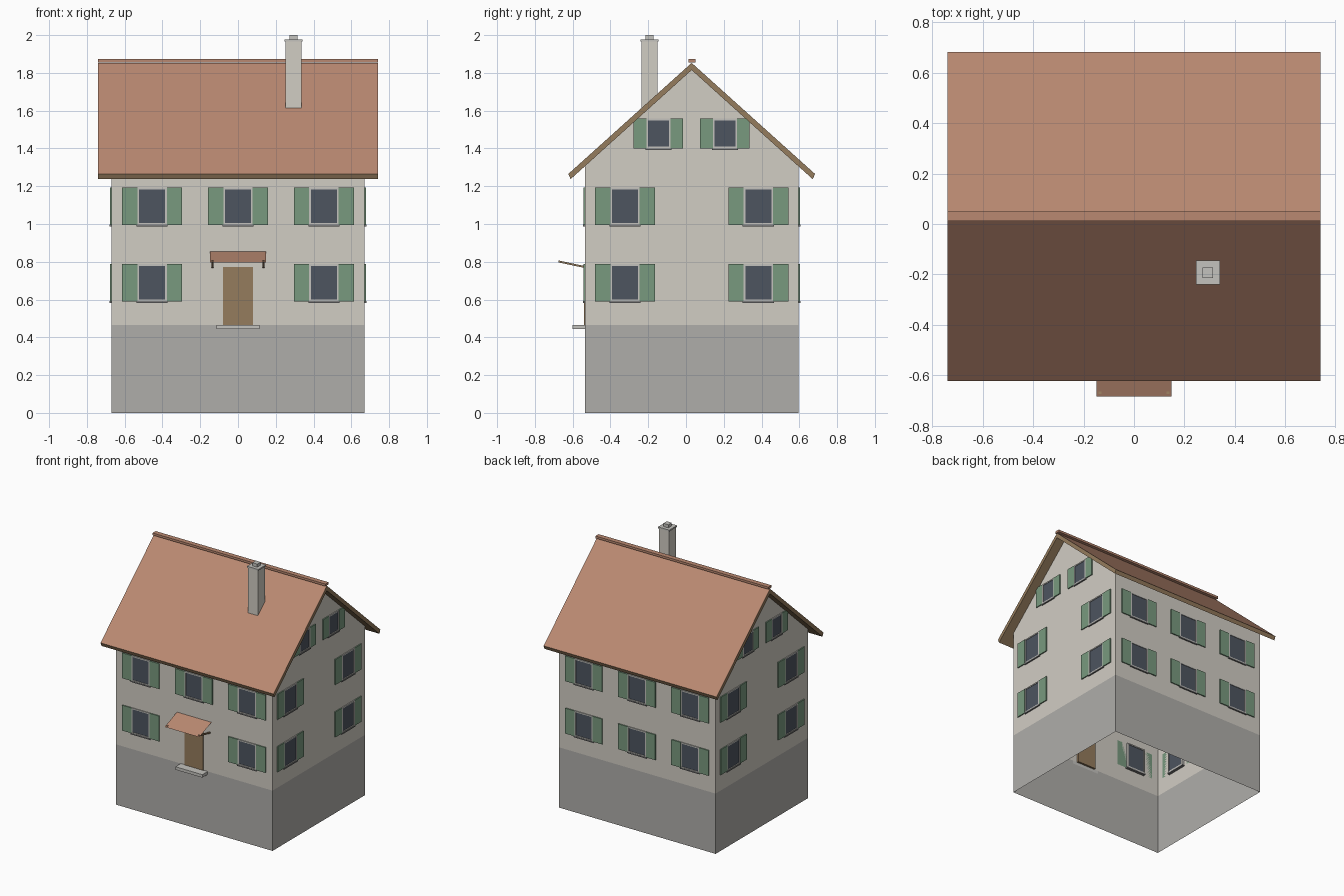
import bpy, bmesh
from math import radians
from mathutils import Matrix, Vector

if "Cube" in bpy.data.objects:
    bpy.data.objects.remove(bpy.data.objects["Cube"])

CY = 0.03                 # y of ridge and house centre
WX, WY = 0.67, 0.565      # wall half sizes
PLINTH, RIDGE, SLOPE = 0.466, 1.853, 0.9


def material(name, *rgb):
    m = bpy.data.materials.new(name)
    m.diffuse_color = (*rgb, 1)
    m.use_nodes = True
    m.node_tree.nodes["Principled BSDF"].inputs["Base Color"].default_value = m.diffuse_color
    return m


PLASTER = material("plaster", 0.64, 0.61, 0.55)
STONE = material("stone", 0.43, 0.42, 0.40)
TILE = material("tile", 0.49, 0.25, 0.165)
TIMBER = material("timber", 0.30, 0.20, 0.11)
GREEN = material("green", 0.19, 0.32, 0.21)
GLASS = material("glass", 0.075, 0.09, 0.115)
FRAME = material("frame", 0.55, 0.54, 0.51)
SILL = material("sill", 0.2, 0.2, 0.2)


def finish(name, bm, *mats):
    me = bpy.data.meshes.new(name)
    bm.to_mesh(me)
    bm.free()
    for m in mats:
        me.materials.append(m)
    ob = bpy.data.objects.new(name, me)
    bpy.context.collection.objects.link(ob)
    return ob


def box(bm, lo, hi, mat=Matrix()):
    lo, hi = Vector(lo), Vector(hi)
    size = Matrix.Diagonal((*(hi - lo), 1))
    bmesh.ops.create_cube(bm, size=1, matrix=mat @ Matrix.Translation((lo + hi) / 2) @ size)


def box_object(name, mat, *boxes):
    bm = bmesh.new()
    for lo, hi in boxes:
        box(bm, lo, hi)
    return finish(name, bm, mat)


def prism(profile, half, skip=()):
    """Extrude a (y, z) outline along x; skip leaves out side faces."""
    bm = bmesh.new()
    a, b = ([bm.verts.new((x, CY + y, z)) for y, z in profile] for x in (-half, half))
    bm.faces.new(a)
    bm.faces.new(b[::-1])
    n = len(profile)
    for i in range(n):
        if i not in skip:
            j = (i + 1) % n
            bm.faces.new((a[i], b[i], b[j], a[j]))
    bmesh.ops.recalc_face_normals(bm, faces=bm.faces)
    return bm


# Plinth and gabled walls: open shells
finish("plinth", prism([(-WY, 0), (WY, 0), (WY, PLINTH), (-WY, PLINTH)], WX, (0, 2)), STONE)
for_floor = bpy.data.objects["plinth"]
apex = RIDGE - 0.036
eave = apex - SLOPE * WY
finish("walls", prism([(-WY, PLINTH), (WY, PLINTH), (WY, eave), (0, apex), (-WY, eave)],
                      WX, (0, 2, 3)), PLASTER)

# Roof slab: tiled on top, timber at the edges and underneath
E = 0.653
ez = RIDGE - SLOPE * E
bm = prism([(-E, ez), (0, RIDGE), (E, ez), (E - 0.012, ez - 0.028),
            (0, RIDGE - 0.038), (-E + 0.012, ez - 0.028)], 0.74)
bm.normal_update()
for f in bm.faces:
    f.material_index = 0 if f.normal.z > 0.3 else 1
finish("roof", bm, TILE, TIMBER)
box_object("ridge_cap", TILE, ((-0.74, 0.012, 1.856), (0.74, 0.05, 1.873)))

# Chimney
X, Y = 0.293, -0.193
for name, r, z0, z1 in (("chimney", 0.042, 1.59, 1.965), ("chimney_cap", 0.048, 1.965, 1.976),
                        ("chimney_pot", 0.021, 1.976, 2.0)):
    box_object(name, PLASTER if name == "chimney" else FRAME,
               ((X - r, Y - r, z0), (X + r, Y + r, z1)))

# Windows: local u along the wall, -y outward, origin on the wall face
parts = {"window_panes": GLASS, "window_frames": FRAME, "window_sills": SILL, "shutters": GREEN}
meshes = {n: bmesh.new() for n in parts}


def window(wall, u, z0, z1, w, shutter):
    m = wall @ Matrix.Translation((u, 0, 0))
    t = 0.009
    box(meshes["window_panes"], (-w + t, -0.003, z0 + t), (w - t, 0.015, z1 - t), m)
    fr = meshes["window_frames"]
    for s in (-1, 1):
        x0, x1 = sorted((s * w, s * (w - t)))
        box(fr, (x0, -0.007, z0), (x1, 0.02, z1), m)
        x0, x1 = sorted((s * w, s * (w + shutter)))
        box(meshes["shutters"], (x0, -0.008, z0), (x1, 0, z1), m)
    for z in (z0, z1 - t):
        box(fr, (-w + t, -0.007, z), (w - t, 0.02, z + t), m)
    box(meshes["window_sills"], (-w - 0.005, -0.01, z0 - 0.008), (w + 0.005, 0.02, z0 + 0.001), m)


for k in range(4):
    gable = k % 2
    wall = (Matrix.Translation((0, CY, 0)) @ Matrix.Rotation(radians(90 * k), 4, 'Z')
            @ Matrix.Translation((0, -(WX if gable else WY), 0)))
    for u in ((-0.353, 0.353) if gable else (-0.455, 0, 0.455)):
        for z0 in (0.591, 0.996):
            if k == 0 and u == 0 and z0 < 0.9:
                continue                      # the door is here
            window(wall, u, z0, z0 + 0.196, 0.078, 0.081)
    if gable:
        for u in (-0.176, 0.176):
            window(wall, u, 1.4, 1.558, 0.064, 0.067)
for n, m in parts.items():
    finish(n, meshes[n], m)

# Front door, step and canopy with brackets
F = CY - WY
box_object("front_door", TIMBER, ((-0.08, F - 0.004, PLINTH), (0.08, F + 0.015, 0.773)))
box_object("door_step", FRAME, ((-0.115, -0.6, 0.443), (0.115, F, PLINTH)))
bm = bmesh.new()
bm.faces.new([bm.verts.new(v) for v in ((-0.148, -0.685, 0.797), (0.148, -0.685, 0.797),
                                        (0.148, F, 0.855), (-0.148, F, 0.855))])
finish("door_canopy", bm, TILE)
bm = bmesh.new()
for x in (-0.135, 0.135):
    m = Matrix.Translation((x, F, 0.772)) @ Matrix.Rotation(radians(-12), 4, 'X')
    box(bm, (-0.006, -0.143, -0.005), (0.006, 0, 0.005), m)
finish("canopy_brackets", bm, TIMBER)
